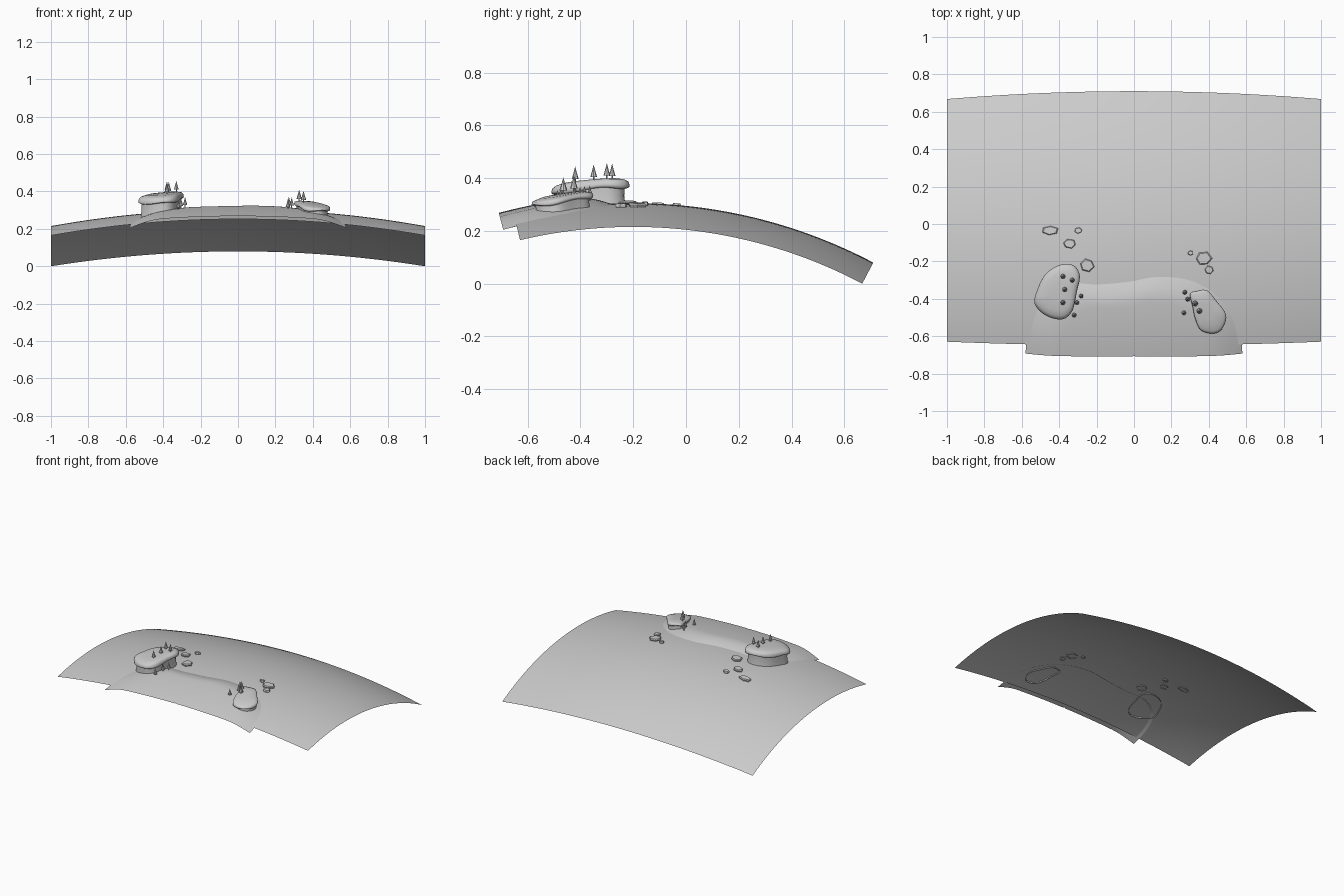
import bpy, math, random
from mathutils import Vector

if "Cube" in bpy.data.objects:
    bpy.data.objects.remove(bpy.data.objects["Cube"])
random.seed(4)

stone = bpy.data.materials.new("plain_grey")
stone.use_nodes = True
GREY = (0.6, 0.6, 0.6, 1)
stone.diffuse_color = GREY
stone.node_tree.nodes["Principled BSDF"].inputs["Base Color"].default_value = GREY

R, Y0, ZC = 1.95, -0.2, 0.305 - 1.95   # main arc of the ground


def on_arc(x, y, h=0):
    """Ground point pushed out along the arc's normal."""
    s, r = (y - Y0) / R, R + h - 0.09 * x * x
    return (x, Y0 + r * s, ZC + r * math.sqrt(1 - s * s))


def above(x, y, h=0):
    """Point at a fixed plan position, h above the ground."""
    r = R + h - 0.09 * x * x
    return (x, y, ZC + math.sqrt(r * r - (y - Y0) ** 2))


def loft(name, rings, closed=True, cap=False, angle=180):
    """Skin a list of equal-length rings."""
    n = len(rings[0])
    verts = [p for ring in rings for p in ring]
    faces = []
    for i in range(len(rings) - 1):
        for j in range(n if closed else n - 1):
            k = (j + 1) % n
            faces.append((i * n + j, i * n + k, (i + 1) * n + k, (i + 1) * n + j))
    if cap:
        faces.append(tuple(range(len(verts) - n, len(verts))))
    mesh = bpy.data.meshes.new(name)
    mesh.from_pydata(verts, [], faces)
    mesh.materials.append(stone)
    obj = bpy.data.objects.new(name, mesh)
    bpy.context.collection.objects.link(obj)
    bpy.ops.object.select_all(action='DESELECT')
    bpy.context.view_layer.objects.active = obj
    obj.select_set(True)
    bpy.ops.object.shade_smooth_by_angle(angle=math.radians(angle))
    return obj


def smooth_path(points, steps, closed):
    """Catmull-Rom curve through plan points."""
    pts = [Vector(p) for p in points]
    n = len(pts)
    get = (lambda i: pts[i % n]) if closed else (lambda i: pts[max(0, min(n - 1, i))])
    out = []
    for i in range(n if closed else n - 1):
        a, b, c, d = (get(i + k) for k in (-1, 0, 1, 2))
        for s in range(steps):
            t = s / steps
            out.append(0.5 * (2 * b + (c - a) * t + (2 * a - 5 * b + 4 * c - d) * t * t
                              + (3 * b - a - 3 * c + d) * t ** 3))
    return out if closed else out + [pts[-1]]


# Curved ground sheet
N = 48
loft("ground", [[on_arc(-1 + 2 * i / N, -0.65 + 1.36 * j / N) for i in range(N + 1)]
                for j in range(N + 1)], closed=False)

# Raised front terrace, its rim sinking into the ground
FRONT = Vector((0, -0.702))
rim = smooth_path([(0.58, -0.702), (0.565, -0.57), (0.52, -0.45), (0.43, -0.35), (0.3, -0.285),
                   (0.13, -0.268), (-0.03, -0.295), (-0.2, -0.31), (-0.36, -0.31),
                   (-0.5, -0.4), (-0.565, -0.55), (-0.58, -0.702)], 5, False)
terrace = []
for i in range(21):
    k = 1 - 0.99 * i / 20
    h = -0.006 + 0.036 * math.sin(math.pi / 2 * min(1, (1 - k) / 0.32))
    terrace.append([on_arc(*(FRONT + (p - FRONT) * k), h) for p in rim])
loft("terrace", terrace, closed=False)


# Flat-topped hills: a recessed cliff under a rounded, overhanging cap
def hill(name, outline, under, top):
    edge = smooth_path(outline, 5, True)
    mid = sum(edge, Vector((0, 0))) / len(edge)
    lip = under + 0.3 * (top - under)

    def ring(k, h, wave=0):
        return [above(*(mid + (p - mid) * k), h + wave * math.sin(4 * math.tau * j / len(edge)))
                for j, p in enumerate(edge)]

    loft(name + "_cliff", [ring(0.9, -0.008), ring(0.86, under * 0.6), ring(0.88, under + 0.01)],
         angle=40)
    loft(name + "_cap", [ring(0.84, under + 0.006), ring(0.93, under, 0.004),
                         ring(0.99, under + 0.004, 0.004), ring(1, lip, 0.002),
                         ring(0.97, (lip + top) / 2), ring(0.88, top - 0.006),
                         ring(0.7, top - 0.001), ring(0.35, top), ring(0.02, top)],
         cap=True, angle=60)


hill("right_hill", [(-0.53, -0.43), (-0.52, -0.36), (-0.475, -0.27), (-0.4, -0.22),
                    (-0.325, -0.22), (-0.29, -0.275), (-0.305, -0.36), (-0.33, -0.465),
                    (-0.385, -0.51), (-0.47, -0.49)], 0.067, 0.107)
hill("left_hill", [(0.3, -0.375), (0.335, -0.358), (0.39, -0.355), (0.44, -0.41),
                   (0.492, -0.485), (0.475, -0.555), (0.43, -0.585), (0.36, -0.57),
                   (0.328, -0.51), (0.315, -0.45)], 0.04, 0.066)


# Small conifers: thin trunk and a pointed crown
def tree(name, x, y, base, height, radius):
    foot = Vector(above(x, y, base))
    profile = [(0.2, -0.08), (0.2, 0.2), (1, 0.2), (0.55, 0.55), (0.02, 1)]
    loft(name, [[foot + Vector((r * radius * math.cos(a), r * radius * math.sin(a), z * height))
                 for a in (math.tau * j / 8 for j in range(8))] for r, z in profile],
         cap=True, angle=30)


groves = {
    "right_hill_tree": (0.105, 0.058, 0.013, [(-0.38, -0.28), (-0.33, -0.3), (-0.37, -0.35),
                                              (-0.38, -0.42)]),
    "right_slope_tree": (0.028, 0.052, 0.012, [(-0.283, -0.385), (-0.305, -0.42), (-0.32, -0.487)]),
    "left_hill_tree": (0.065, 0.06, 0.015, [(0.327, -0.425), (0.35, -0.465)]),
    "left_slope_tree": (0.028, 0.052, 0.012, [(0.272, -0.365), (0.287, -0.402), (0.267, -0.475)]),
}
for name, (base, height, radius, spots) in groves.items():
    for i, (x, y) in enumerate(spots):
        tree(f"{name}_{i + 1}", x, y, base, height, radius)

# Flat angular rocks behind the terrace
rocks = [(-0.45, -0.035, 0.047, 0.027), (-0.345, -0.105, 0.037, 0.027), (-0.297, -0.035, 0.021, 0.016),
         (-0.25, -0.22, 0.038, 0.036), (0.372, -0.185, 0.044, 0.038), (0.402, -0.245, 0.024, 0.022),
         (0.302, -0.155, 0.017, 0.014)]
for i, (x, y, rx, ry) in enumerate(rocks):
    turn = random.uniform(0, math.tau)
    corners = [(a, random.uniform(0.88, 1.08)) for a in (turn + math.tau * j / 6 for j in range(6))]
    loft(f"rock_{i + 1}", [[above(x + rx * k * r * math.cos(a), y + ry * k * r * math.sin(a), h)
                            for a, r in corners]
                           for k, h in ((0.9, -0.006), (1, 0.008), (0.85, 0.014))],
         cap=True, angle=25)
